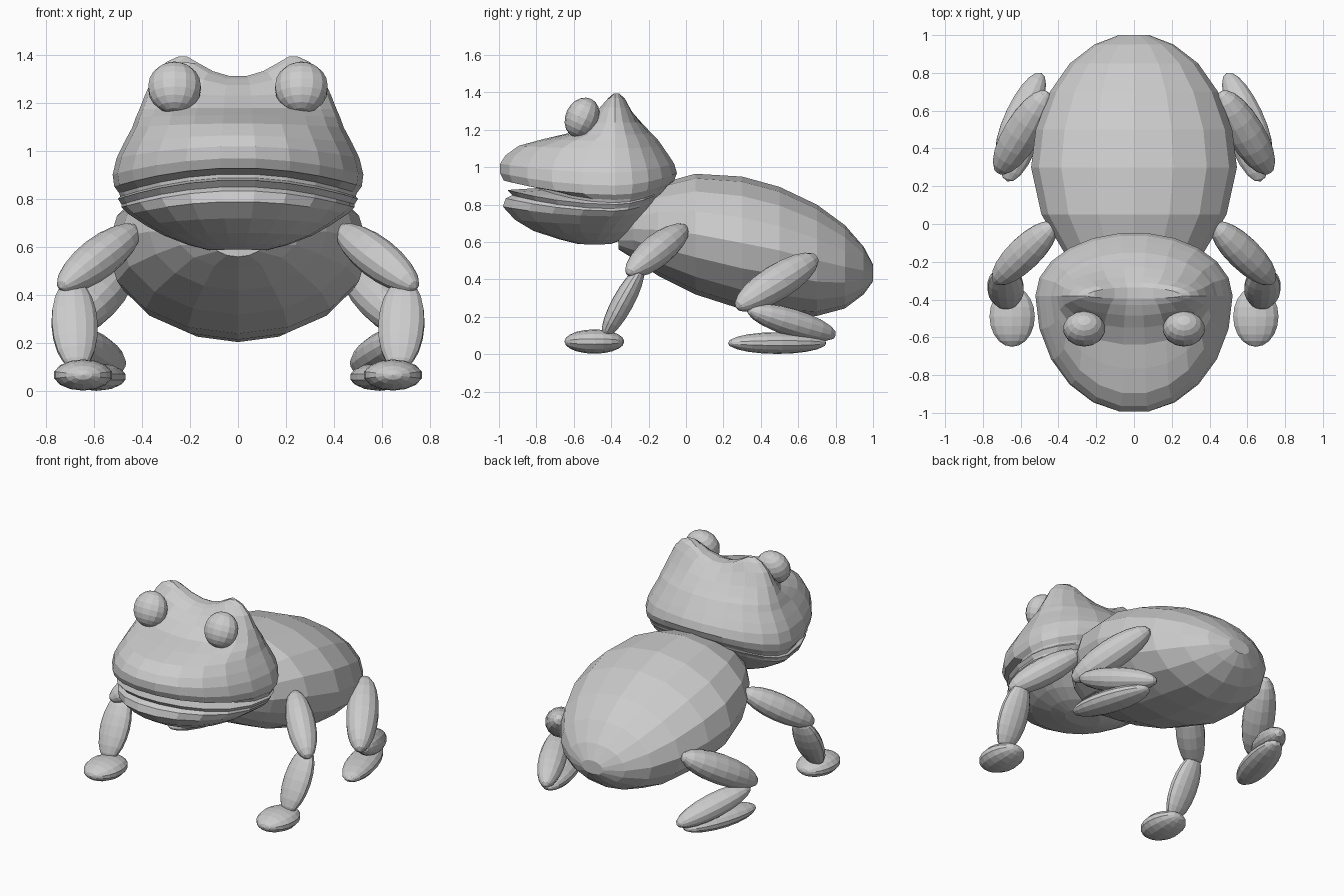
import bpy, bmesh
from math import sin, cos, pi, radians, exp
from mathutils import Vector, Matrix

if "Cube" in bpy.data.objects:
    bpy.data.objects.remove(bpy.data.objects["Cube"])


def make(name, bm):
    bmesh.ops.recalc_face_normals(bm, faces=bm.faces[:])
    me = bpy.data.meshes.new(name)
    bm.to_mesh(me)
    bm.free()
    ob = bpy.data.objects.new(name, me)
    bpy.context.collection.objects.link(ob)
    return ob


def loft(name, rings):
    """Skin a stack of closed rings; both ends closed with quad strips."""
    bm = bmesh.new()
    vs = [[bm.verts.new(p) for p in r] for r in rings]
    n = len(vs[0])
    for a, b in zip(vs, vs[1:]):
        for i in range(n):
            j = (i + 1) % n
            bm.faces.new((a[i], a[j], b[j], b[i]))
    for r in (vs[0], vs[-1]):
        for i in range(n // 2):
            quad = [r[i], r[i + 1], r[n - i - 1], r[(n - i) % n]]
            bm.faces.new(list(dict.fromkeys(quad)))
    return make(name, bm)


def ellipsoid(name, matrix, segs=14, rows=10):
    bm = bmesh.new()
    bmesh.ops.create_uvsphere(bm, u_segments=segs, v_segments=rows, radius=1, matrix=matrix)
    return make(name, bm)


def limb(name, a, b, width, thick):
    """Mirrored pair of ellipsoids with their tips at a and b."""
    for side, s in (("right", 1), ("left", -1)):
        p, q = (Vector((v[0] * s, v[1], v[2])) for v in (a, b))
        d = q - p
        m = (Matrix.Translation((p + q) / 2) @ d.to_track_quat('Z', 'Y').to_matrix().to_4x4()
             @ Matrix.Diagonal((width, thick, d.length / 2, 1)))
        ellipsoid(side + "_" + name, m)


def body_ring(y, lo, hi, w, n=16):
    angles = [2 * pi * i / n for i in range(n)]
    return [(w * cos(t), y, (lo + hi) / 2 + (hi - lo) / 2 * sin(t)) for t in angles]


def head_ring(z, w, front, back, n=22):
    mid = -.38 - .45 * max(0, .83 - z)           # widest point
    drop = .08 * exp(-((z - .9) / .17) ** 2)     # mouth corners turn down
    dip = .48 * max(0, z - 1.22)                 # saddle between the brows
    ring = []
    for i in range(n):
        c, s = cos(2 * pi * i / n), sin(2 * pi * i / n)
        y = mid + s * ((back - mid) if s > 0 else (mid - front))
        ring.append((w * c, y, z - drop * c * c - dip * max(0, 1 - (w * c / .2) ** 2)))
    return ring


# Body: upright oval sections along y (y, bottom, top, half width)
sections = [(-.36, .56, .72, .12), (-.28, .51, .83, .26), (-.15, .42, .91, .37),
            (.05, .32, .965, .49), (.3, .24, .95, .545), (.5, .215, .895, .52),
            (.7, .205, .80, .445), (.85, .245, .69, .34), (.95, .32, .575, .21),
            (1.0, .39, .48, .08)]
loft("body", [body_ring(*s) for s in sections])

# Head: level rings with the mouth recessed (z, half width, front y, back y)
levels = [(.59, .12, -.58, -.40), (.615, .21, -.68, -.33), (.66, .31, -.82, -.27),
          (.72, .39, -.92, -.22), (.79, .455, -.985, -.17), (.835, .485, -.97, -.14),
          (.852, .485, -.935, -.13), (.88, .50, -.96, -.10),
          (.89, .49, -.80, -.095), (.905, .495, -.80, -.085),
          (.93, .515, -.98, -.06), (.97, .522, -1.0, -.045), (1.02, .505, -1.0, -.06),
          (1.065, .475, -.97, -.09), (1.115, .44, -.90, -.125), (1.15, .425, -.77, -.15),
          (1.18, .41, -.64, -.18), (1.24, .385, -.55, -.23),
          (1.32, .345, -.485, -.28), (1.37, .30, -.43, -.31), (1.393, .25, -.395, -.335)]
loft("head", [head_ring(*lv) for lv in levels])

# Eyes, leaning back
for side, s in (("right", 1), ("left", -1)):
    ellipsoid(side + "_eye", Matrix.Translation((.264 * s, -.555, 1.264))
              @ Matrix.Rotation(radians(-25), 4, 'X') @ Matrix.Diagonal((.112, .09, .112, 1)))

# Front legs
limb("upper_arm", (.42, 0, .68), (.74, -.31, .43), .09, .085)
limb("forearm", (.69, -.235, .465), (.67, -.44, .09), .098, .058)
limb("front_foot", (.645, -.65, .068), (.645, -.33, .068), .123, .065)

# Hind legs
limb("thigh", (.46, .70, .52), (.72, .27, .25), .10, .095)
limb("shin", (.71, .33, .24), (.49, .80, .10), .085, .075)
limb("hind_foot", (.67, .225, .06), (.51, .75, .06), .10, .058)
